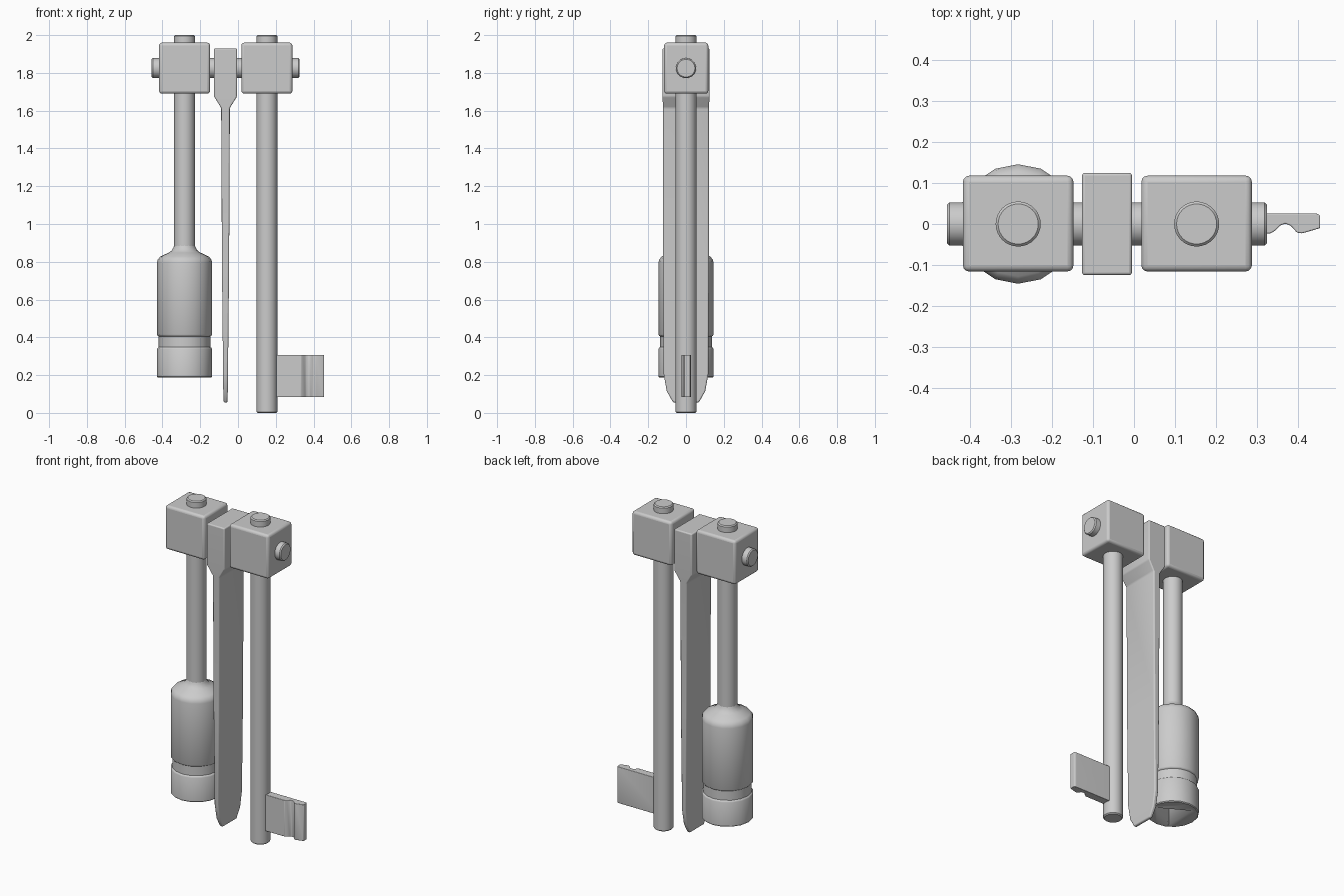
import bpy, bmesh, math
from mathutils import Matrix, Vector

if "Cube" in bpy.data.objects:
    bpy.data.objects.remove(bpy.data.objects["Cube"])


def finish(bm, name, bevel=0.0, angle=35):
    bmesh.ops.recalc_face_normals(bm, faces=bm.faces)
    me = bpy.data.meshes.new(name)
    bm.to_mesh(me)
    bm.free()
    ob = bpy.data.objects.new(name, me)
    bpy.context.collection.objects.link(ob)
    if bevel:
        mod = ob.modifiers.new("bevel", 'BEVEL')
        mod.width = bevel
        mod.segments = 3
        mod.limit_method = 'ANGLE'
        mod.angle_limit = math.radians(25)
    bpy.ops.object.select_all(action='DESELECT')
    ob.select_set(True)
    bpy.context.view_layer.objects.active = ob
    bpy.ops.object.shade_smooth_by_angle(angle=math.radians(angle))
    return ob


def loft(name, rings, bevel=0.0, angle=35, matrix=None):
    """Skin equal-length rings of points and cap both ends."""
    bm = bmesh.new()
    rows = [[bm.verts.new(p) for p in r] for r in rings]
    n = len(rows[0])
    for a, b in zip(rows, rows[1:]):
        for i in range(n):
            j = (i + 1) % n
            bm.faces.new((a[i], a[j], b[j], b[i]))
    bm.faces.new(rows[0])
    bm.faces.new(rows[-1])
    if matrix:
        bm.transform(matrix)
    return finish(bm, name, bevel, angle)


def lathe(name, profile, sides, matrix):
    rings = [[(r * math.sin(2 * math.pi * i / sides), r * math.cos(2 * math.pi * i / sides), z)
              for i in range(sides)] for r, z in profile]
    return loft(name, rings, matrix=matrix)


def rod(name, r, z0, z1, matrix):
    c = 0.006
    return lathe(name, [(r - c, z0), (r, z0 + c), (r, z1 - c), (r - c, z1)], 32, matrix)


def box(name, center, size, bevel):
    bm = bmesh.new()
    bmesh.ops.create_cube(bm, size=1)
    bm.transform(Matrix.Translation(center) @ Matrix.Diagonal((*size, 1)))
    return finish(bm, name, bevel)


LEFT, MID, RIGHT = -0.283, -0.066, 0.153

# Hinge blocks and the pin through them
box("left_block", (LEFT, 0.001, 1.825), (0.27, 0.234, 0.27), 0.015)
box("right_block", (RIGHT, 0.001, 1.825), (0.27, 0.234, 0.27), 0.015)
rod("hinge_pin", 0.053, -0.457, 0.325,
    Matrix.Translation((0, 0, 1.825)) @ Matrix.Rotation(math.pi / 2, 4, 'Y'))

# Upright shafts
rod("left_shaft", 0.055, 0.82, 2.0, Matrix.Translation((LEFT, 0, 0)))
rod("right_shaft", 0.055, 0.0, 2.0, Matrix.Translation((RIGHT, 0, 0)))

# Socket head with groove
socket = lathe("socket_head", [
    (0.141, 0.187), (0.146, 0.192), (0.146, 0.338), (0.143, 0.344), (0.137, 0.348),
    (0.137, 0.405), (0.143, 0.409), (0.146, 0.415), (0.146, 0.795), (0.142, 0.812),
    (0.128, 0.828), (0.085, 0.848), (0.068, 0.86), (0.059, 0.875), (0.054, 0.888)],
    16, Matrix.Translation((LEFT, 0, 0)))

# Triangular recess in the underside of the socket
tri = [(0.115 * math.cos(a), 0.115 * math.sin(a)) for a in
       (0, 2 * math.pi / 3, 4 * math.pi / 3)]
cutter = loft("socket_cutter", [[(LEFT + x, y, z) for x, y in tri] for z in (0.1, 0.42)])
cutter.hide_render = True
cutter.hide_viewport = True
cut = socket.modifiers.new("recess", 'BOOLEAN')
cut.operation = 'DIFFERENCE'
cut.solver = 'EXACT'
cut.object = cutter
socket.modifiers.move(len(socket.modifiers) - 1, 0)

# Middle blade: thick head, thin tapering body, narrowed tip
sections = [(1.93, 0.061, 0.125), (1.675, 0.061, 0.125), (1.615, 0.023, 0.121),
            (0.8, 0.019, 0.121), (0.21, 0.013, 0.119), (0.115, 0.012, 0.102),
            (0.055, 0.010, 0.068)]
loft("blade", [[(MID + sx * hx, sy * hy, z) for sx, sy in
                ((-1, -1), (1, -1), (1, 1), (-1, 1))] for z, hx, hy in sections],
     bevel=0.007)

# Key bit with a notched cross-section
bit = [(0.15, 0.026), (0.445, 0.026), (0.455, 0.021), (0.455, -0.010), (0.41, -0.023),
       (0.398, -0.021), (0.383, -0.004), (0.37, 0.001), (0.358, -0.003), (0.345, -0.016),
       (0.334, -0.023), (0.15, -0.023)]
loft("key_bit", [[(x, y, z) for x, y in bit] for z in (0.083, 0.307)], bevel=0.003, angle=30)
